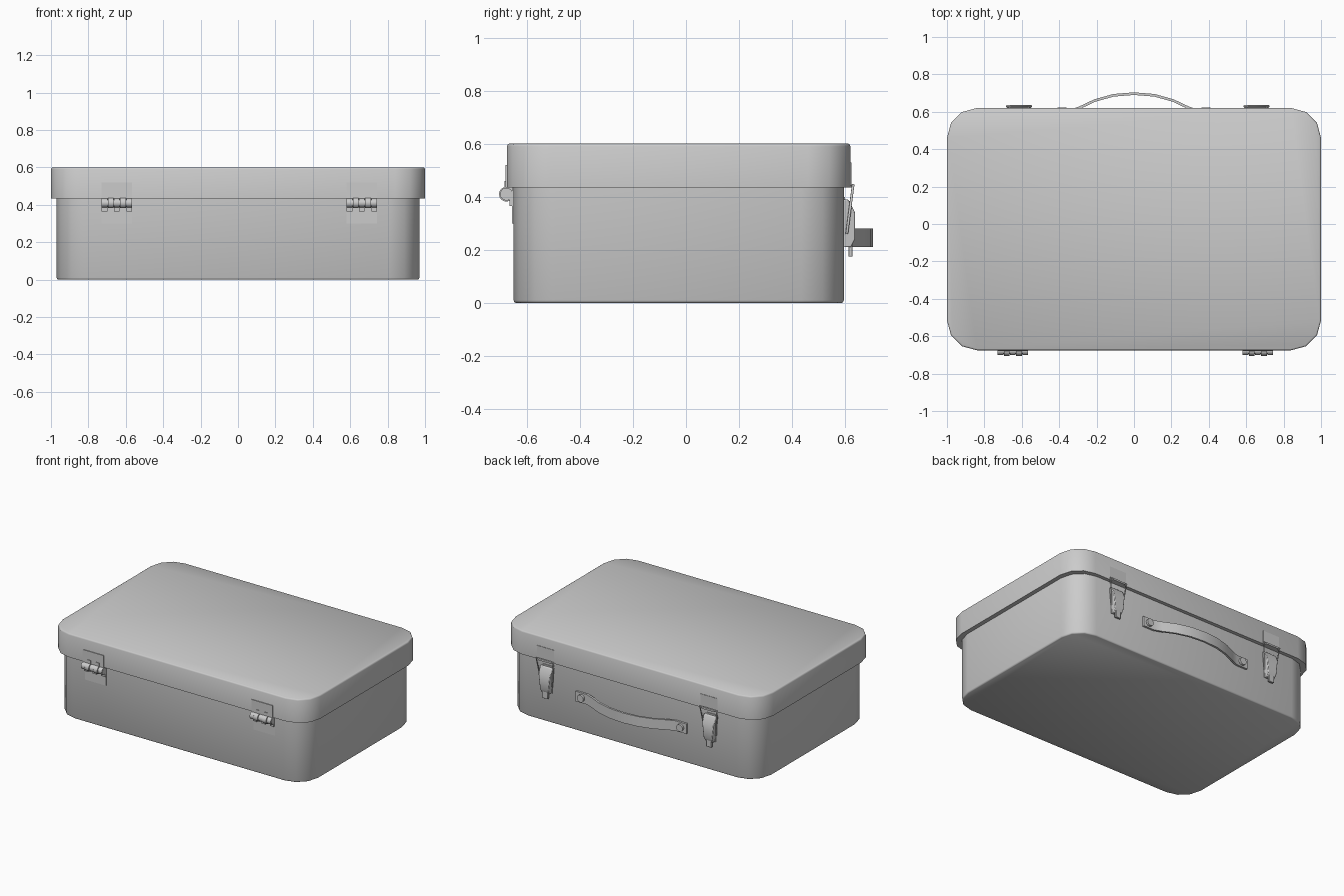
import bpy, bmesh, math
from mathutils import Matrix, Vector

if "Cube" in bpy.data.objects:
    bpy.data.objects.remove(bpy.data.objects["Cube"])

grey = bpy.data.materials.new("plain_grey")
grey.use_nodes = True
colour = (0.6, 0.6, 0.6, 1)
grey.diffuse_color = colour
grey.node_tree.nodes["Principled BSDF"].inputs["Base Color"].default_value = colour


def finish(name, bm, angle=40, bevel=0):
    bmesh.ops.recalc_face_normals(bm, faces=bm.faces)
    mesh = bpy.data.meshes.new(name)
    bm.to_mesh(mesh)
    bm.free()
    obj = bpy.data.objects.new(name, mesh)
    bpy.context.collection.objects.link(obj)
    mesh.materials.append(grey)
    if bevel:
        mod = obj.modifiers.new("soft_edges", "BEVEL")
        mod.width, mod.segments, mod.angle_limit = bevel, 2, math.radians(50)
    bpy.ops.object.select_all(action="DESELECT")
    bpy.context.view_layer.objects.active = obj
    obj.select_set(True)
    bpy.ops.object.shade_smooth_by_angle(angle=math.radians(angle))
    return obj


def loft(name, rings, angle=40, bevel=0):
    """Closed solid skinned through equal-length rings of points."""
    bm = bmesh.new()
    loops = [[bm.verts.new(p) for p in ring] for ring in rings]
    n = len(loops[0])
    for a, b in zip(loops, loops[1:]):
        for i in range(n):
            j = (i + 1) % n
            bm.faces.new((a[i], a[j], b[j], b[i]))
    bm.faces.new(loops[0])
    bm.faces.new(loops[-1])
    return finish(name, bm, angle, bevel)


def box(name, x, y, z, bevel=0):
    ring = [(x[0], y[0]), (x[1], y[0]), (x[1], y[1]), (x[0], y[1])]
    return loft(name, [[(px, py, h) for px, py in ring] for h in z], 30, bevel)


def cylinder(name, centre, radius, length, axis, sides=16):
    bm = bmesh.new()
    turn = Matrix.Rotation(math.pi / 2, 4, "Y" if axis == "X" else "X")
    bmesh.ops.create_cone(bm, cap_ends=True, segments=sides, radius1=radius,
                          radius2=radius, depth=length,
                          matrix=Matrix.Translation(centre) @ turn)
    return finish(name, bm)


def wire(name, points, radius):
    curve = bpy.data.curves.new(name, "CURVE")
    curve.dimensions = "3D"
    curve.bevel_depth, curve.bevel_resolution = radius, 1
    spline = curve.splines.new("POLY")
    spline.points.add(len(points) - 1)
    for point, co in zip(spline.points, points):
        point.co = (*co, 1)
    obj = bpy.data.objects.new(name, curve)
    bpy.context.collection.objects.link(obj)
    curve.materials.append(grey)


# Case body and overhanging lid, with rounded corners
MID = -0.0275


def rounded(hx, hy, r, z):
    ring = []
    for corner, (sx, sy) in enumerate([(1, 1), (-1, 1), (-1, -1), (1, -1)]):
        for step in range(4):
            a = math.radians(corner * 90 + step * 30)
            ring.append((sx * (hx - r) + r * math.cos(a),
                         MID + sy * (hy - r) + r * math.sin(a), z))
    return ring


def shell(name, hx, hy, levels):
    loft(name, [rounded(hx - d, hy - d, 0.16 - d, z) for z, d in levels], 60)


shell("case_body", 0.97, 0.6225, [(0, 0.008), (0.003, 0.003), (0.01, 0), (0.45, 0)])
shell("case_lid", 1, 0.6475, [(0.435, 0), (0.59, 0), (0.597, 0.003), (0.6, 0.008)])

# Hinges: two leaves, five knuckles and a pin
for side, cx in (("right", -0.648), ("left", 0.662)):
    x = (cx - 0.082, cx + 0.082)
    box(side + "_hinge_upper_leaf", x, (-0.68, -0.67), (0.435, 0.52))
    box(side + "_hinge_lower_leaf", x, (-0.655, -0.645), (0.3, 0.435))
    cylinder(side + "_hinge_pin", (cx, -0.677, 0.41), 0.018, 0.164, "X", 12)
    for i in range(5):
        kx = cx + (i - 2) * 0.033
        up = i % 2
        cylinder(side + "_hinge_knuckle", (kx, -0.677, 0.41),
                 0.028 if up else 0.024, 0.03, "X")
        span = (0.41, 0.46) if up else (0.365, 0.41)
        front = -0.684 if up else -0.665
        box(side + "_hinge_tongue", (kx - 0.015, kx + 0.015), (front, -0.645), span)

# Latches: lid catch, tapered lever, release tab and wire bail
lever = [(0.59, 0.39), (0.612, 0.39), (0.637, 0.34),
         (0.637, 0.24), (0.622, 0.21), (0.59, 0.21)]
for side, cx in (("right", -0.615), ("left", 0.655)):
    box(side + "_latch_catch", (cx - 0.065, cx + 0.065), (0.615, 0.623), (0.44, 0.53))
    box(side + "_latch_catch_lip", (cx - 0.05, cx + 0.05), (0.615, 0.634), (0.435, 0.447))
    loft(side + "_latch_lever",
         [[(cx + s * (0.03 + 0.02 * (z - 0.21) / 0.18), y, z) for y, z in lever]
          for s in (-1, 1)], 30, 0.004)
    box(side + "_latch_tab", (cx - 0.02, cx + 0.02), (0.612, 0.628), (0.175, 0.23), 0.003)
    box(side + "_latch_base", (cx - 0.035, cx + 0.035), (0.59, 0.6), (0.21, 0.4))
    wire(side + "_latch_bail",
         [(cx - 0.042, 0.606, 0.26), (cx - 0.066, 0.63, 0.445),
          (cx + 0.066, 0.63, 0.445), (cx + 0.042, 0.606, 0.26)], 0.005)

# Carrying strap bowed away from the case, riveted at both ends
half = [(0.43, 0.602), (0.345, 0.602), (0.29, 0.622), (0.21, 0.66), (0.11, 0.688), (0, 0.697)]
path = [Vector((-x, y)) for x, y in half] + [Vector(p) for p in half[-2::-1]]
rings = []
for i, p in enumerate(path):
    t = (path[min(i + 1, len(path) - 1)] - path[max(i - 1, 0)]).normalized()
    n = Vector((-t.y, t.x)) * 0.007
    rings.append([(*(p + n), 0.21), (*(p + n), 0.28), (*(p - n), 0.28), (*(p - n), 0.21)])
loft("handle_strap", rings, 35)
for side, cx in (("right", -0.385), ("left", 0.385)):
    cylinder(side + "_handle_rivet", (cx, 0.612, 0.245), 0.025, 0.024, "Y")
